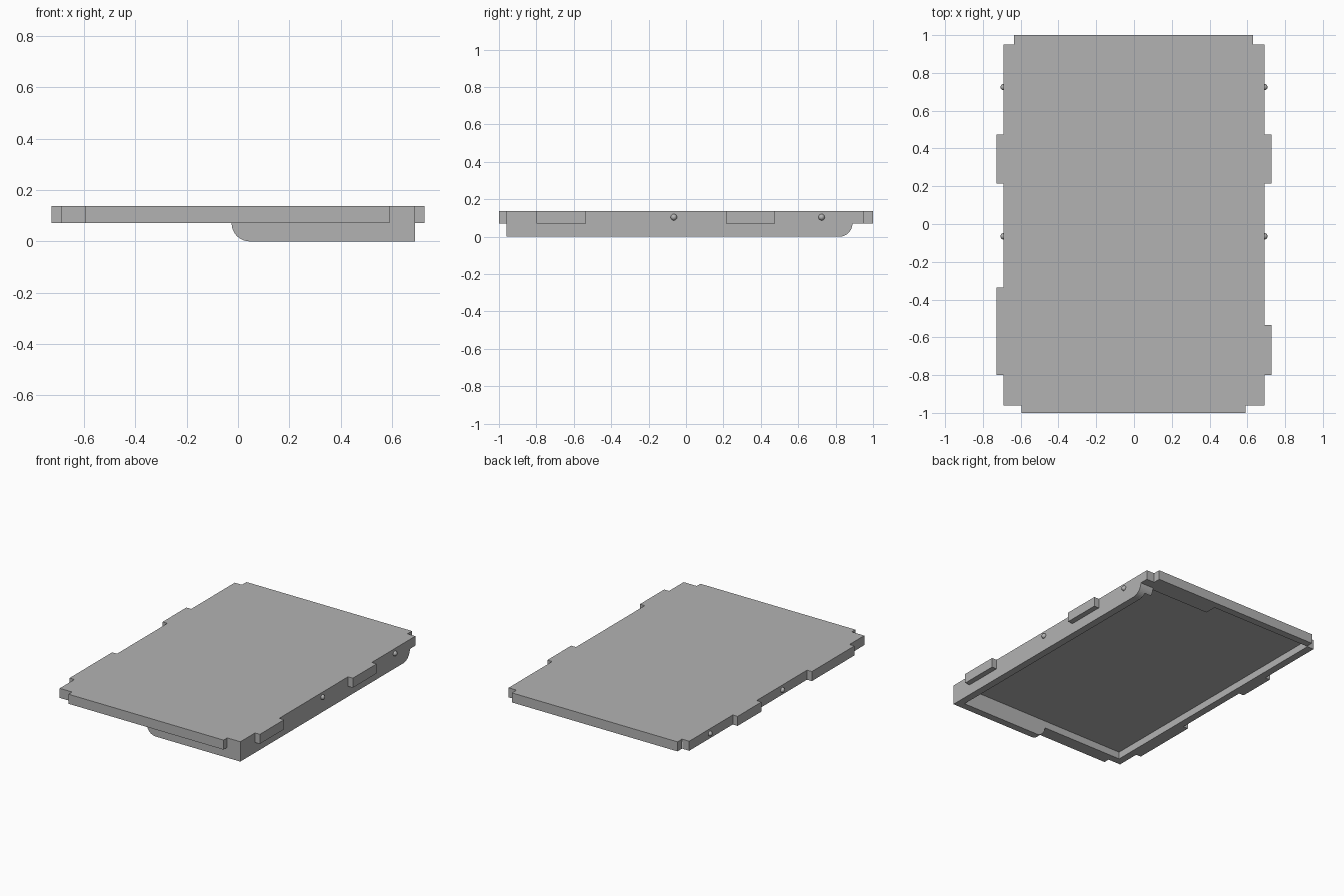
import bpy
import bmesh
import math
from mathutils import Vector

if "Cube" in bpy.data.objects:
    bpy.data.objects.remove(bpy.data.objects["Cube"], do_unlink=True)

grey = bpy.data.materials.new("plain grey")
grey.use_nodes = True
grey.diffuse_color = (0.45, 0.45, 0.45, 1)
grey.node_tree.nodes["Principled BSDF"].inputs["Base Color"].default_value = grey.diffuse_color

TOP, RIM = 0.137, 0.071          # lid top and underside of the shallow rim
SIDE, FRONT, BACK = 0.69, -0.96, 0.95
WALL, RADIUS = 0.05, 0.07


def finish(name, bm):
    bmesh.ops.recalc_face_normals(bm, faces=bm.faces)
    mesh = bpy.data.meshes.new(name)
    bm.to_mesh(mesh)
    bm.free()
    mesh.materials.append(grey)
    obj = bpy.data.objects.new(name, mesh)
    bpy.context.collection.objects.link(obj)
    return obj


def prism(name, points, direction):
    """Extrude a closed outline of 3D points along a direction."""
    bm = bmesh.new()
    face = bm.faces.new([bm.verts.new(p) for p in points])
    new = bmesh.ops.extrude_face_region(bm, geom=[face])["geom"]
    verts = [g for g in new if isinstance(g, bmesh.types.BMVert)]
    bmesh.ops.translate(bm, verts=verts, vec=Vector(direction))
    return finish(name, bm)


def combine(target, tool, operation):
    mod = target.modifiers.new(tool.name, "BOOLEAN")
    mod.object, mod.operation, mod.solver = tool, operation, "EXACT"
    bpy.context.view_layer.objects.active = target
    bpy.ops.object.modifier_apply(modifier=mod.name)
    bpy.data.objects.remove(tool, do_unlink=True)


def skirt_profile(start, end):
    """Deep wall seen from the side, square at start and rounded at end."""
    s = 1 if end > start else -1
    arc = [(end - s * RADIUS * (1 - math.cos(a)), RIM - RIM * math.sin(a))
           for a in [math.pi / 2 * (1 - i / 10) for i in range(11)]]
    return [(start, RIM), (start, 0)] + arc


# Lid outline with the side, front and back tabs
TAB = 0.727
right = [(0.59, -1), (0.59, FRONT), (SIDE, FRONT)]
for a, b in ((-0.8, -0.535), (0.215, 0.475)):
    right += [(SIDE, a), (TAB, a), (TAB, b), (SIDE, b)]
right += [(SIDE, BACK), (0.63, BACK), (0.63, 1)]
left = [(-0.635, 1), (-0.635, BACK), (-SIDE, BACK)]
for a, b in ((0.475, 0.215), (-0.335, -0.8)):
    left += [(-SIDE, a), (-TAB, a), (-TAB, b), (-SIDE, b)]
left += [(-SIDE, FRONT), (-0.595, FRONT), (-0.595, -1)]
lid = prism("lid_shell", [(x, y, RIM) for x, y in right + left], (0, 0, TOP - RIM))

# Deep skirts along the left side and half of the front
side = prism("side_skirt", [(SIDE, y, z) for y, z in skirt_profile(FRONT, 0.89)], (-0.1, 0, 0))
combine(lid, side, "UNION")
front = prism("front_skirt", [(x, FRONT, z) for x, z in skirt_profile(SIDE, -0.025)], (0, 0.1, 0))
combine(lid, front, "UNION")

# Hollow underside, leaving a ledge in one back corner
inner, near = SIDE - WALL, FRONT + WALL
pocket = [(-inner, near), (inner, near), (inner, 0.87), (0.13, 0.87), (0.13, 0.95), (-inner, 0.95)]
cutter = prism("pocket_cutter", [(x, y, -0.1) for x, y in pocket], (0, 0, 0.22))
cutter.hide_render = True
combine(lid, cutter, "DIFFERENCE")

# Small round snap bumps on both sides
for label, sign in (("left", 1), ("right", -1)):
    for place, y in (("front", -0.065), ("back", 0.725)):
        bm = bmesh.new()
        bmesh.ops.create_uvsphere(bm, u_segments=20, v_segments=12, radius=0.017)
        bump = finish(f"{label}_{place}_bump", bm)
        bump.location = (sign * SIDE, y, 0.104)
        bump.data.shade_smooth()
